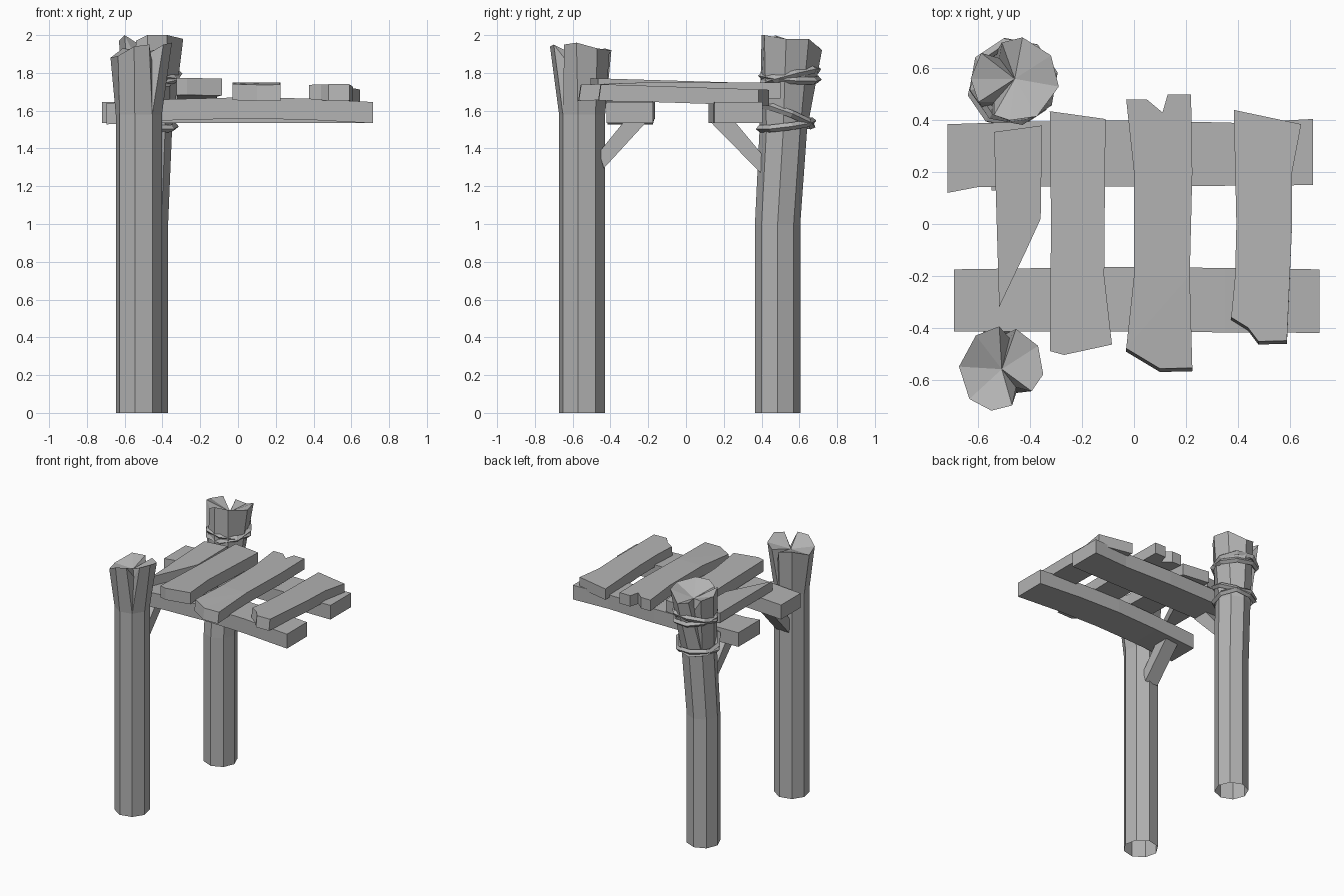
import bpy, bmesh
from math import sin, cos, radians
from mathutils import Vector

if "Cube" in bpy.data.objects:
    bpy.data.objects.remove(bpy.data.objects["Cube"])

GREY = (0.45, 0.45, 0.45, 1)
wood = bpy.data.materials.new("weathered grey")
wood.use_nodes = True
wood.diffuse_color = GREY
wood.node_tree.nodes["Principled BSDF"].inputs["Base Color"].default_value = GREY


def finish(name, bm):
    bmesh.ops.recalc_face_normals(bm, faces=bm.faces)
    mesh = bpy.data.meshes.new(name)
    bm.to_mesh(mesh)
    bm.free()
    mesh.materials.append(wood)
    obj = bpy.data.objects.new(name, mesh)
    bpy.context.collection.objects.link(obj)


def slab(name, outline, top, thick, spread=0):
    """Flat outline given thickness; top is a height rule, spread pushes the underside out to the front."""
    bm = bmesh.new()
    up = [bm.verts.new((x, y, top(x, y))) for x, y in outline]
    low = [bm.verts.new((x, y - spread * (y < -0.3), top(x, y) - thick)) for x, y in outline]
    n = len(outline)
    for i in range(n):
        j = (i + 1) % n
        bm.faces.new((up[i], up[j], low[j], low[i]))
    caps = [bm.faces.new(up), bm.faces.new(low[::-1])]
    bmesh.ops.triangulate(bm, faces=caps)
    finish(name, bm)


def post(name, rings, turn, lip, hollow):
    """Eight-sided log, open below. A lip entry with three points is a crack."""
    bm = bmesh.new()
    loops = []
    for x, y, z, r in rings:
        angles = [radians(turn + 45 * k) for k in range(8)]
        loops.append([bm.verts.new((x + r * cos(a), y + r * sin(a), z)) for a in angles])
    rim = [[bm.verts.new(p) for p in group] for group in lip]
    centre = bm.verts.new(hollow)
    base = loops[-1]
    for k in range(8):
        j = (k + 1) % 8
        for a, b in zip(loops, loops[1:]):
            bm.faces.new((a[k], a[j], b[j], b[k]))
        bm.faces.new((base[k], base[j], rim[j][0], rim[k][-1]))
        for p, q in zip(rim[k], rim[k][1:]):
            bm.faces.new((base[k], p, q))
    edge = [v for group in rim for v in group]
    for p, q in zip(edge, edge[1:] + edge[:1]):
        bm.faces.new((p, q, centre))
    finish(name, bm)


def brace(name, profile, x0, x1):
    """Diagonal strut: side profile in y and z, extruded across x."""
    bm = bmesh.new()
    face = bm.faces.new([bm.verts.new((x0, y, z)) for y, z in profile])
    new = bmesh.ops.extrude_face_region(bm, geom=[face])["geom"]
    bmesh.ops.translate(bm, vec=(x1 - x0, 0, 0),
                        verts=[v for v in new if isinstance(v, bmesh.types.BMVert)])
    finish(name, bm)


def rope(name, centre, radius, tilt, roll):
    bpy.ops.mesh.primitive_torus_add(location=centre, rotation=(tilt, roll, 0.2), major_segments=8,
                                     minor_segments=4, major_radius=radius, minor_radius=0.02)
    obj = bpy.context.object
    obj.name = name
    obj.data.materials.append(wood)


# Posts with split, flared tops
post("front_post", [(-.525, -.55, 0, .124), (-.525, -.55, 1.58, .124)], -10,
     [[(-.35, -.58, 1.96)], [(-.37, -.47, 1.93)],
      [(-.455, -.405, 1.92), (-.48, -.44, 1.84), (-.52, -.395, 1.92)],
      [(-.61, -.43, 1.93)], [(-.675, -.55, 1.88)], [(-.635, -.675, 1.89)], [(-.55, -.72, 1.94)],
      [(-.47, -.70, 1.95), (-.455, -.63, 1.86), (-.395, -.645, 1.95)]],
     (-.51, -.56, 1.88))
post("back_post", [(-.49, .485, 0, .12), (-.49, .485, 1, .12), (-.475, .515, 1.5, .126)], 0,
     [[(-.29, .53, 1.98)], [(-.32, .65, 1.98)], [(-.43, .72, 1.92)],
      [(-.51, .70, 1.94), (-.52, .64, 1.86), (-.59, .66, 1.96)], [(-.63, .56, 1.97)],
      [(-.60, .47, 2.0), (-.54, .47, 1.88), (-.54, .42, 1.97)],
      [(-.48, .40, 2.0)], [(-.375, .415, 2.0)]],
     (-.46, .56, 1.91))

# Rope lashings on the back post
rope("lower_rope", (-.475, .53, 1.525), .145, .14, .05)
rope("lower_cross_rope", (-.475, .53, 1.575), .15, -.38, -.05)
rope("upper_rope", (-.465, .55, 1.78), .155, .24, -.1)
rope("upper_cross_rope", (-.465, .55, 1.775), .152, -.06, .1)

# Diagonal braces under the beams
brace("front_brace", [(-.46, 1.38), (-.33, 1.54), (-.21, 1.54), (-.435, 1.295)], -.58, -.47)
brace("back_brace", [(.41, 1.36), (.26, 1.54), (.13, 1.54), (.40, 1.265)], -.55, -.44)


# Slightly arched beams
def arch(x, y):
    return 1.67 - .055 * (x - .05) ** 2


slab("front_beam", [(-.695, -.415), (-.35, -.415), (0, -.415), (.35, -.418), (.715, -.42),
                    (.715, -.175), (.35, -.17), (0, -.165), (-.35, -.17), (-.695, -.175)], arch, .112)
slab("back_beam", [(-.72, .12), (-.6, .143), (0, .145), (.69, .15),
                   (.69, .405), (.4, .39), (0, .40), (-.4, .395), (-.72, .385)],
     lambda x, y: 1.645, .11)

# Deck planks, each with its own broken ends
slab("broken_plank", [(-.52, -.32), (-.415, -.1), (-.36, .02), (-.355, .38), (-.54, .355)],
     lambda x, y: 1.73 + .02 * y, .075)
slab("plank_a", [(-.325, -.49), (-.27, -.505), (-.085, -.465), (-.115, -.2), (-.11, .405), (-.325, .435),
                 (-.32, 0)], lambda x, y: 1.757 - .03 * y, .09)
slab("plank_b", [(-.03, -.48), (.10, -.558), (.225, -.555), (.215, -.2), (.225, .2), (.22, .50), (.13, .50),
                 (.11, .43), (.05, .48), (-.03, .48), (0, .2), (0, -.2)],
     lambda x, y: 1.75 - .05 * max(0, -y - .3), .085, .013)
slab("plank_c", [(.375, -.36), (.44, -.40), (.48, -.453), (.59, -.45), (.61, 0), (.61, .2), (.645, .385),
                 (.385, .44), (.395, 0), (.39, -.2)], lambda x, y: 1.725 - .033 * y, .085, .012)
